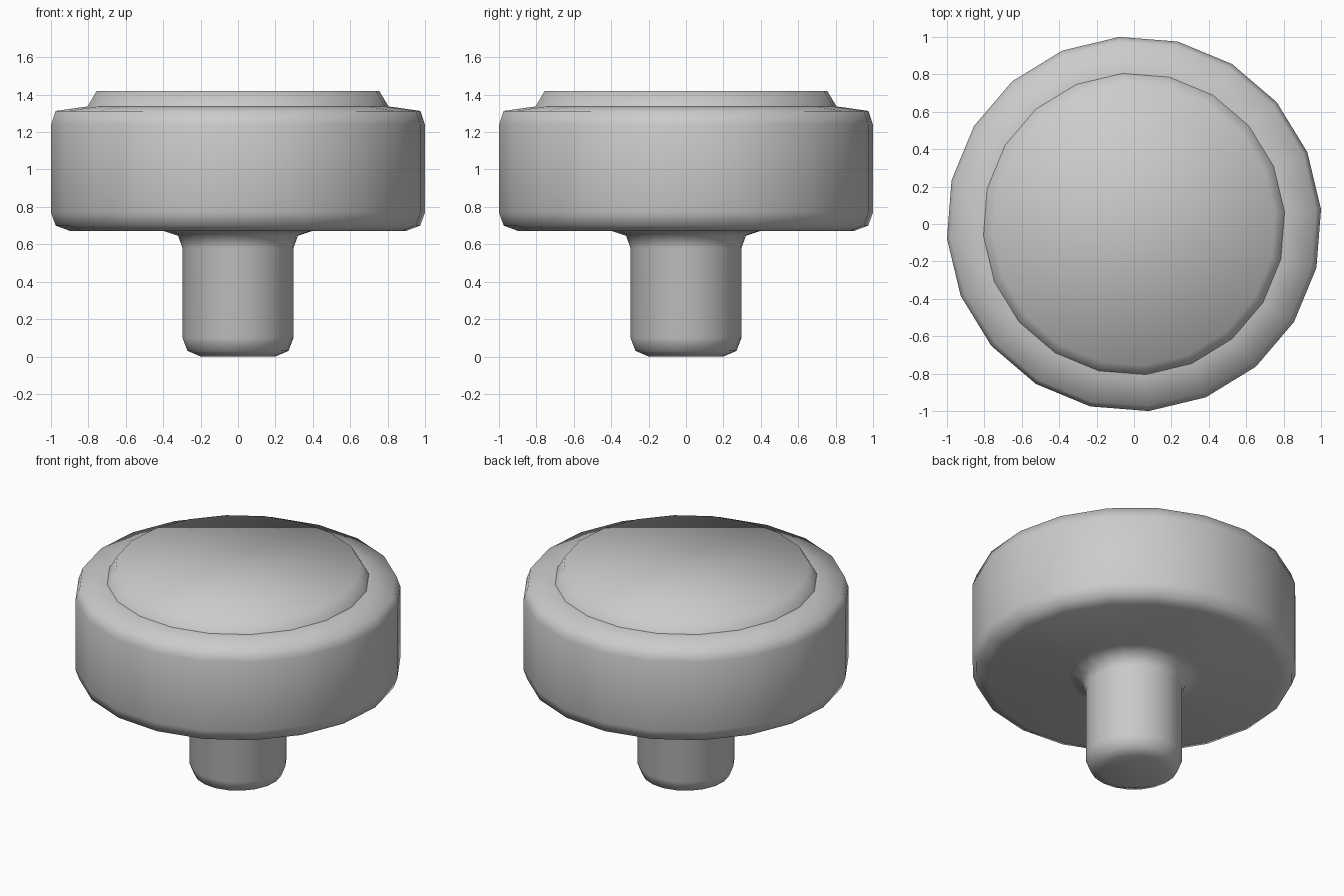
import bpy, bmesh, math

if "Cube" in bpy.data.objects:
    bpy.data.objects.remove(bpy.data.objects["Cube"])

SIDES = 20
OFFSET = math.radians(4.5)
K = 1 / math.cos(OFFSET)  # makes the outermost corners reach the read-off width


def lathe(name, profile, cap_start=False, cap_end=False):
    """Spin a (radius, z) profile, listed bottom to top, around the z axis."""
    bm = bmesh.new()
    rings = []
    for r, z in profile:
        rings.append([bm.verts.new((r * K * math.cos(OFFSET + i * math.tau / SIDES),
                                    r * K * math.sin(OFFSET + i * math.tau / SIDES), z))
                      for i in range(SIDES)])
    for low, high in zip(rings, rings[1:]):
        for i in range(SIDES):
            j = (i + 1) % SIDES
            bm.faces.new((low[i], low[j], high[j], high[i]))
    if cap_start:
        bm.faces.new(rings[0][::-1])
    if cap_end:
        bm.faces.new(rings[-1])
    for f in bm.faces:
        f.smooth = True
    mesh = bpy.data.meshes.new(name)
    bm.to_mesh(mesh)
    bm.free()
    obj = bpy.data.objects.new(name, mesh)
    bpy.context.collection.objects.link(obj)
    return obj


# Stem with rounded foot, flared neck and rounded head
lathe("knob_body", [
    (0.20, 0.00), (0.27, 0.03), (0.297, 0.10),
    (0.297, 0.58), (0.32, 0.645), (0.40, 0.672),
    (0.90, 0.672), (0.975, 0.70), (1.00, 0.77),
    (1.00, 1.24), (0.975, 1.313), (0.805, 1.337),
], cap_start=True)

# Raised plate on top, with a hard crease where it meets the head
lathe("top_plate", [(0.805, 1.337), (0.755, 1.42)], cap_end=True)
